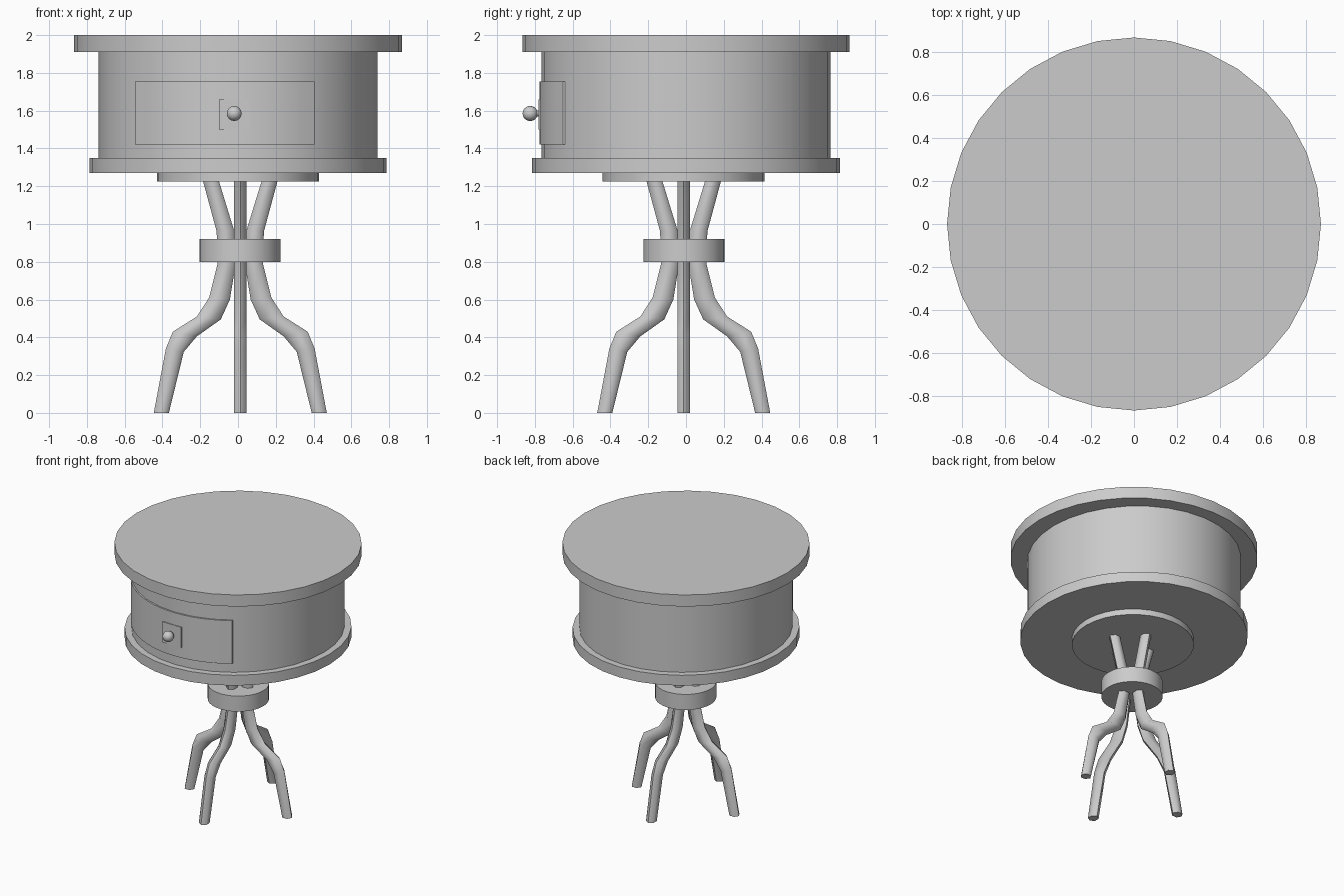
import bpy, bmesh, math
from mathutils import Vector

if "Cube" in bpy.data.objects:
    bpy.data.objects.remove(bpy.data.objects["Cube"])


def finish(name, bm, angle=35):
    bmesh.ops.recalc_face_normals(bm, faces=bm.faces)
    me = bpy.data.meshes.new(name)
    bm.to_mesh(me)
    bm.free()
    ob = bpy.data.objects.new(name, me)
    bpy.context.collection.objects.link(ob)
    bpy.ops.object.select_all(action='DESELECT')
    ob.select_set(True)
    bpy.context.view_layer.objects.active = ob
    bpy.ops.object.shade_smooth_by_angle(angle=math.radians(angle))
    return ob


def disc(name, rx, ry, z0, z1, cx=0.0, cy=0.0, n=32):
    bm = bmesh.new()
    bmesh.ops.create_cone(bm, cap_ends=True, segments=n, radius1=1, radius2=1, depth=1)
    for v in bm.verts:
        v.co = (cx + v.co.x * rx, cy + v.co.y * ry, z0 + (v.co.z + 0.5) * (z1 - z0))
    return finish(name, bm)


def bridge_rings(bm, rings):
    for a, b in zip(rings, rings[1:]):
        n = len(a)
        for i in range(n):
            bm.faces.new((a[i], a[(i + 1) % n], b[(i + 1) % n], b[i]))
    bm.faces.new(rings[0])
    bm.faces.new(rings[-1])


CX, CY = 0.012, -0.012      # axis of the leg cluster
BX, BY = 0.738, 0.766       # radii of the drum

# Stacked round parts
disc("table_top", 0.868, 0.866, 1.91, 2.0)
disc("drum_body", BX, BY, 1.34, 1.915)
disc("drum_base", 0.787, 0.815, 1.27, 1.35)
disc("leg_mount", 0.428, 0.428, 1.225, 1.272, 0, -0.013)
disc("leg_collar", 0.215, 0.215, 0.80, 0.92, CX - 0.002, CY + 0.002)

# Curved drawer front following the drum
bm = bmesh.new()
rings = []
steps = 14
for i in range(steps + 1):
    x = -0.545 + 0.95 * i / steps
    y = -BY * 1.008 * math.sqrt(1 - (x / (BX * 1.008)) ** 2) - 0.004
    rings.append([bm.verts.new((x, yy, z)) for yy, z in
                  ((y, 1.42), (y, 1.755), (y + 0.1, 1.755), (y + 0.1, 1.42))])
bridge_rings(bm, rings)
finish("drawer_front", bm)

# Square plate behind the knob
bm = bmesh.new()
bmesh.ops.create_cube(bm, size=1)
for v in bm.verts:
    v.co = (-0.02 + v.co.x * 0.16, -0.765 + v.co.y * 0.03, 1.58 + v.co.z * 0.16)
finish("knob_plate", bm)

# Knob turned from a profile of (radius, y)
profile = [(0.016, -0.76), (0.016, -0.79)]
profile += [(0.04 * math.sin(t), -0.825 + 0.04 * math.cos(t))
            for t in [math.radians(25 + 18.5 * k) for k in range(9)]]
bm = bmesh.new()
bridge_rings(bm, [[bm.verts.new((-0.02 + r * math.cos(a), y, 1.585 + r * math.sin(a)))
                   for a in [math.tau * k / 16 for k in range(16)]] for r, y in profile])
finish("drawer_knob", bm, 50)

# Four curved legs: outer and inner outline points (radius, z)
outer = [(0.458, 0), (0.394, 0.34), (0.357, 0.43), (0.23, 0.51), (0.165, 0.61),
         (0.12, 0.79), (0.125, 0.96), (0.198, 1.23)]
inner = [(0.378, 0), (0.299, 0.323), (0.23, 0.405), (0.103, 0.495), (0.055, 0.6),
         (0.024, 0.79), (0.034, 0.97), (0.114, 1.23)]
for k, name in enumerate(("right_leg", "back_leg", "left_leg", "front_leg")):
    ang = k * math.pi / 2
    rad = Vector((math.cos(ang), math.sin(ang), 0))
    tan = Vector((-math.sin(ang), math.cos(ang), 0))
    bm = bmesh.new()
    rings = []
    for (ro, zo), (ri, zi) in zip(outer, inner):
        o = rad * ro + Vector((CX, CY, zo))
        i = rad * ri + Vector((CX, CY, zi))
        mid, half = (o + i) / 2, (o - i) / 2
        rings.append([bm.verts.new(mid + half * math.cos(a) + tan * 0.037 * math.sin(a))
                      for a in [math.tau * s / 6 for s in range(6)]])
    bridge_rings(bm, rings)
    finish(name, bm, 65)
